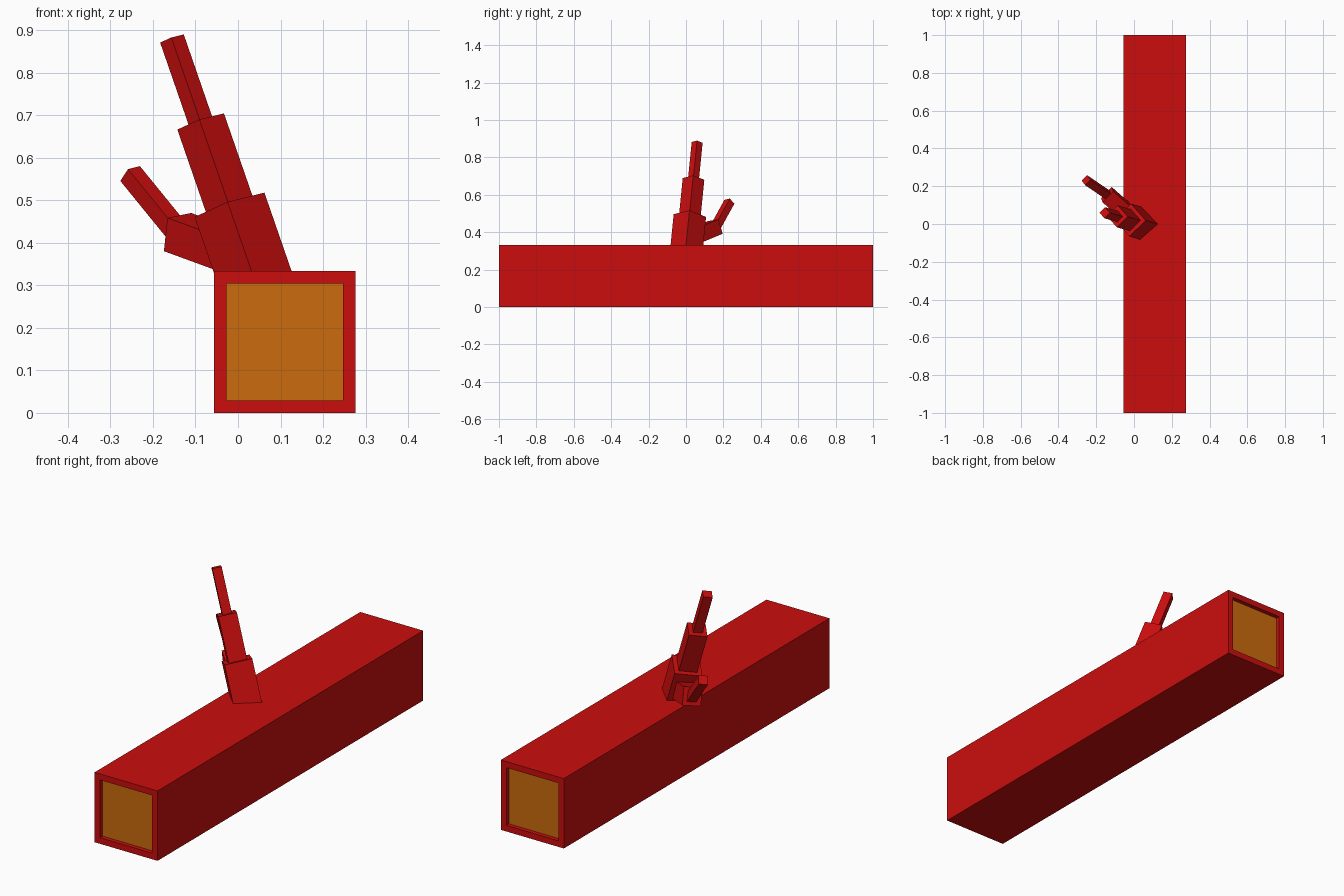
import bpy, bmesh
from mathutils import Vector

if "Cube" in bpy.data.objects:
    bpy.data.objects.remove(bpy.data.objects["Cube"])


def material(name, rgb):
    m = bpy.data.materials.new(name)
    m.diffuse_color = (*rgb, 1)
    m.use_nodes = True
    m.node_tree.nodes["Principled BSDF"].inputs["Base Color"].default_value = m.diffuse_color
    return m


BARK = material("red_bark", (0.6, 0.004, 0.004))
WOOD = material("orange_wood", (0.6, 0.145, 0.004))


def finish(name, bm, mats):
    bmesh.ops.recalc_face_normals(bm, faces=bm.faces[:])
    me = bpy.data.meshes.new(name)
    bm.to_mesh(me)
    bm.free()
    for m in mats:
        me.materials.append(m)
    ob = bpy.data.objects.new(name, me)
    bpy.context.collection.objects.link(ob)
    return ob


def square_prism(name, start, end, side, ref):
    """Square bar from start to end; one pair of sides runs along ref."""
    a, b = Vector(start), Vector(end)
    axis = (b - a).normalized()
    u = Vector(ref)
    u = (u - axis * u.dot(axis)).normalized() * side / 2
    v = axis.cross(u)
    bm = bmesh.new()
    rings = [[bm.verts.new(p + u * i + v * j)
              for i, j in ((1, 1), (-1, 1), (-1, -1), (1, -1))] for p in (a, b)]
    for r in rings:
        bm.faces.new(r)
    for k in range(4):
        n = (k + 1) % 4
        bm.faces.new((rings[0][k], rings[0][n], rings[1][n], rings[1][k]))
    return finish(name, bm, [BARK])


# Log: square beam with recessed wood at both ends
bm = bmesh.new()
bmesh.ops.create_cube(bm, size=1)
for v in bm.verts:
    v.co = Vector((v.co.x * 0.332 + 0.11, v.co.y * 2, v.co.z * 0.333 + 0.1665))
ends = [f for f in bm.faces if abs(f.normal.y) > 0.9]
bmesh.ops.inset_individual(bm, faces=ends, thickness=0.041)
for f in ends:
    # straight-walled recess
    r = bmesh.ops.extrude_discrete_faces(bm, faces=[f])["faces"][0]
    rim = [e for e in bm.edges if e.is_boundary]
    s = 1 if r.calc_center_median().y > 0 else -1
    for v in r.verts:
        v.co.y -= s * 0.02
    r.material_index = 1
    bmesh.ops.remove_doubles(bm, verts=bm.verts[:], dist=1e-5)
finish("log", bm, [BARK, WOOD])


# Main branch: three tapering steps along one leaning axis
def on_axis(z):
    t = z - 0.333
    return (0.034 - 0.346 * t, 0.005 + 0.1 * t, z)


REF = (0.087, 0.085, 0.022)
for name, z0, z1, side in (("branch_base", 0.29, 0.489, 0.123),
                           ("branch_middle", 0.46, 0.685, 0.082),
                           ("branch_tip", 0.66, 0.88, 0.0415)):
    square_prism(name, on_axis(z0), on_axis(z1), side, REF)

# Side twig: thick stub and thin shoot
square_prism("twig_stub", (0.0, 0.03, 0.373), (-0.142, 0.155, 0.425), 0.082,
             (0.055, 0.06, 0.012))
square_prism("twig_shoot", (-0.127, 0.146, 0.407), (-0.2535, 0.232, 0.5625), 0.041,
             (0.028, 0.029, 0.007))
